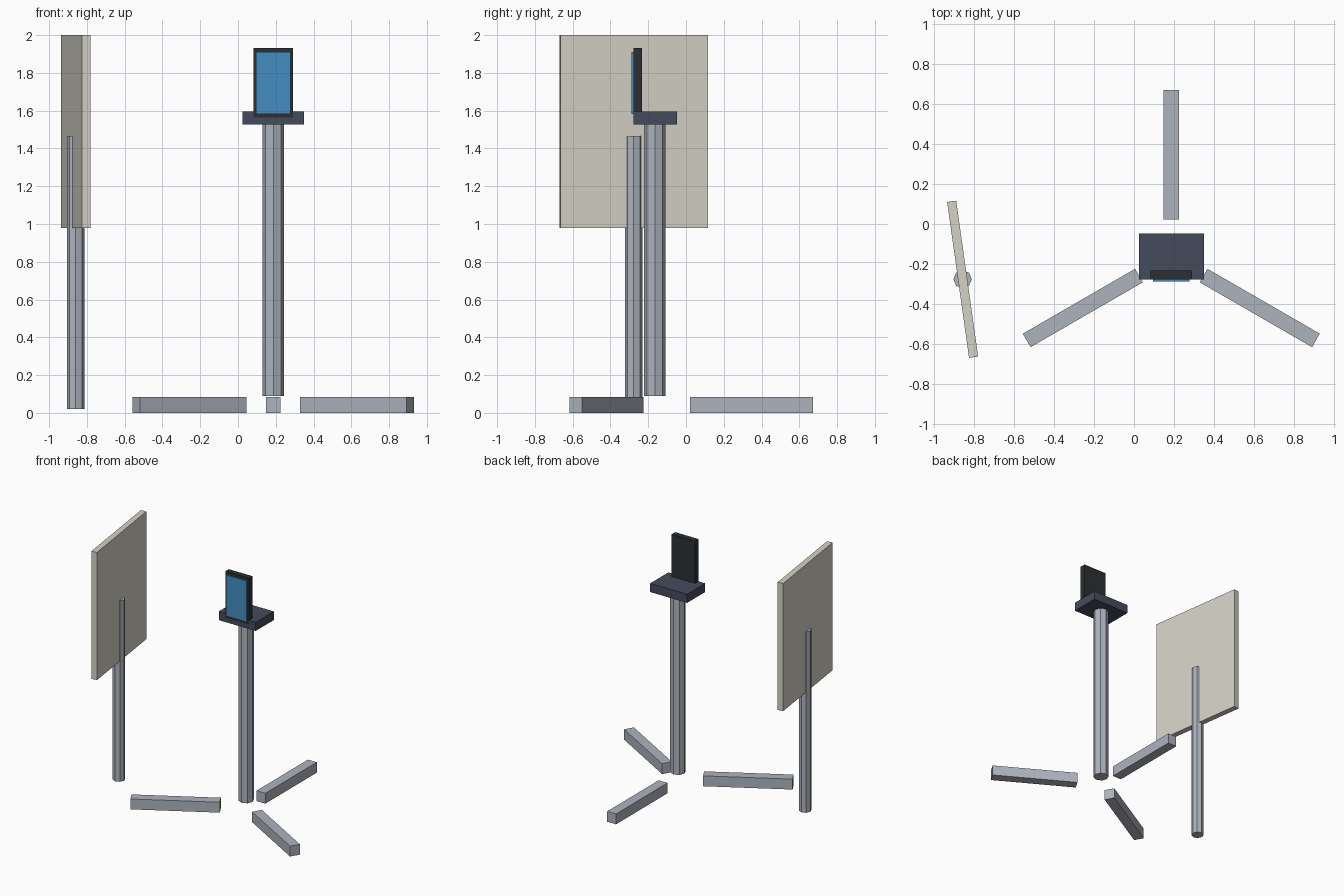
import bpy
import math
from mathutils import Matrix

if "Cube" in bpy.data.objects:
    bpy.data.objects.remove(bpy.data.objects["Cube"])


def material(name, color):
    m = bpy.data.materials.new(name)
    m.diffuse_color = (*color, 1)
    m.use_nodes = True
    m.node_tree.nodes["Principled BSDF"].inputs["Base Color"].default_value = m.diffuse_color
    return m


METAL = material("metal", (0.42, 0.45, 0.51))
SLATE = material("slate", (0.06, 0.07, 0.11))
BLACK = material("black", (0.025, 0.03, 0.033))
BLUE = material("blue", (0.06, 0.27, 0.54))
CREAM = material("cream", (0.66, 0.64, 0.57))


def box(name, center, size, mat, angle=0):
    bpy.ops.mesh.primitive_cube_add(size=1, location=center, rotation=(0, 0, math.radians(angle)))
    ob = bpy.context.object
    ob.name = name
    ob.scale = size
    ob.data.materials.append(mat)
    return ob


def pole(name, x, y, radius, z0, z1):
    bpy.ops.mesh.primitive_cylinder_add(vertices=8, radius=radius, depth=z1 - z0,
                                        location=(x, y, (z0 + z1) / 2))
    ob = bpy.context.object
    ob.name = name
    ob.data.materials.append(METAL)


# Three floor legs spread around the main post
PX, PY = 0.187, -0.165
for i, angle in enumerate((90, 210, 330)):
    a = math.radians(angle)
    box(f"floor_leg_{i + 1}", (PX + 0.512 * math.cos(a), PY + 0.512 * math.sin(a), 0.0415),
        (0.65, 0.078, 0.083), METAL, angle)

# Main post, mounting plate, device body and screen
pole("main_post", PX, PY, 0.057, 0.09, 1.527)
box("mounting_plate", (PX, -0.1625, 1.5615), (0.326, 0.229, 0.069), SLATE)
box("device_body", (PX, -0.2565, 1.7485), (0.208, 0.045, 0.369), BLACK)
box("device_screen", (PX, -0.281, 1.747), (0.182, 0.016, 0.328), BLUE)

# Separate side panel, turned slightly, with its support pole through it
box("side_panel", (-0.859, -0.277, 1.49), (0.046, 0.789, 1.02), CREAM, 8)
pole("panel_pole", -0.859, -0.277, 0.046, 0.02, 1.466)
